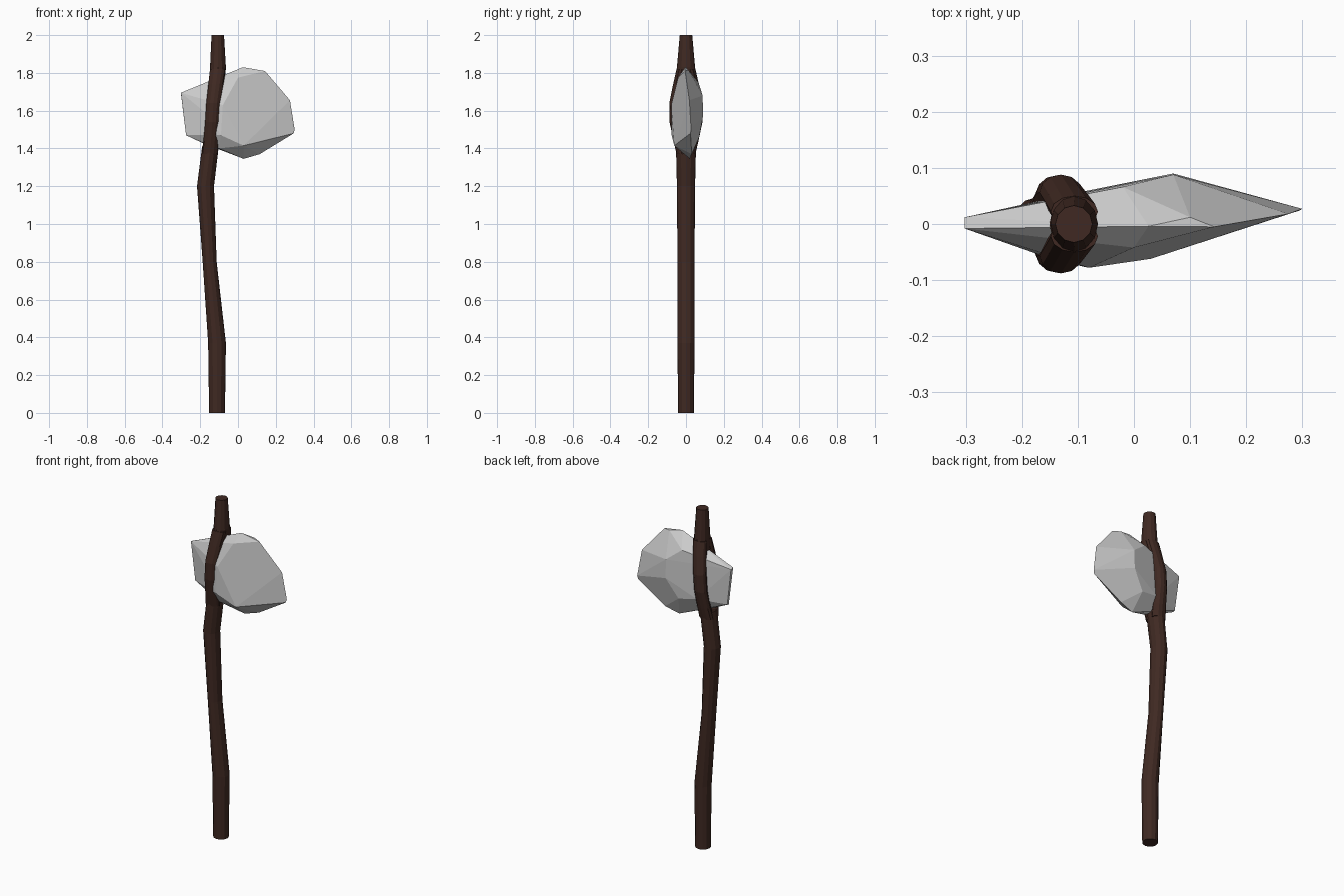
import bpy, bmesh, math

wood = bpy.data.materials.new("dark_wood")
wood.diffuse_color = (0.05, 0.022, 0.016, 1)


def finish(name, bm, mat=None):
    bmesh.ops.recalc_face_normals(bm, faces=bm.faces)
    me = bpy.data.meshes.new(name)
    bm.to_mesh(me)
    bm.free()
    ob = bpy.data.objects.new(name, me)
    bpy.context.collection.objects.link(ob)
    if mat:
        me.materials.append(mat)
    return ob


def loft(name, rings, sides=12):
    """Tube through horizontal elliptical rings (x, y, z, rx, ry)."""
    bm = bmesh.new()
    loops = []
    for x, y, z, rx, ry in rings:
        loops.append([bm.verts.new((x + rx * math.cos(math.tau * i / sides),
                                    y + ry * math.sin(math.tau * i / sides), z))
                      for i in range(sides)])
    for a, b in zip(loops, loops[1:]):
        for i in range(sides):
            j = (i + 1) % sides
            bm.faces.new((a[i], a[j], b[j], b[i]))
    bm.faces.new(loops[0][::-1])
    bm.faces.new(loops[-1])
    return finish(name, bm, wood)


# Crooked handle below and above the stone
loft("handle_shaft", [
    (-0.111, 0, 0.00, 0.042, 0.042), (-0.111, 0, 0.37, 0.047, 0.045),
    (-0.150, 0, 0.80, 0.037, 0.045), (-0.172, 0, 1.20, 0.045, 0.048),
    (-0.146, 0, 1.41, 0.044, 0.053)])
loft("handle_tip", [
    (-0.110, 0, 1.76, 0.040, 0.058), (-0.106, 0, 1.83, 0.042, 0.048),
    (-0.107, 0, 2.00, 0.033, 0.033)])

# Split strands gripping the stone front and back
for name, s in (("front_strand", -1), ("back_strand", 1)):
    loft(name, [
        (-0.150, s * 0.022, 1.37, 0.043, 0.028),
        (-0.143, s * 0.036, 1.44, 0.040, 0.030),
        (-0.136, s * 0.055, 1.54, 0.038, 0.032),
        (-0.130, s * 0.056, 1.64, 0.038, 0.032),
        (-0.117, s * 0.038, 1.74, 0.040, 0.030),
        (-0.106, s * 0.022, 1.82, 0.042, 0.028)])

# Chipped stone head: convex hull of its corners
corners = [
    # left edge
    (-0.302, -0.008, 1.695), (-0.302, 0.012, 1.69),
    (-0.275, -0.006, 1.47), (-0.275, 0.008, 1.475),
    # top ridge
    (0.026, -0.004, 1.83), (0.143, -0.005, 1.81), (0.10, 0.012, 1.815),
    # right edge
    (0.275, 0.018, 1.655), (0.30, 0.027, 1.50), (0.295, 0.024, 1.48),
    # underside
    (0.03, 0.02, 1.345), (0.115, 0.03, 1.37), (-0.10, -0.03, 1.40),
    (-0.19, -0.01, 1.43),
    # front corners
    (-0.08, -0.078, 1.63), (-0.09, -0.076, 1.47), (0.03, -0.062, 1.415),
    (-0.16, -0.058, 1.58), (0.0, -0.042, 1.775),
    # back corners
    (0.07, 0.09, 1.57), (0.07, 0.088, 1.68), (-0.02, 0.066, 1.75),
    (-0.12, 0.052, 1.68), (-0.11, 0.054, 1.48), (0.0, 0.070, 1.46)]
bm = bmesh.new()
for c in corners:
    bm.verts.new(c)
res = bmesh.ops.convex_hull(bm, input=bm.verts)
loose = [v for v in bm.verts if not v.link_faces]
bmesh.ops.delete(bm, geom=loose, context='VERTS')
bmesh.ops.dissolve_limit(bm, angle_limit=math.radians(4),
                         verts=bm.verts, edges=bm.edges)
finish("stone_head", bm)
